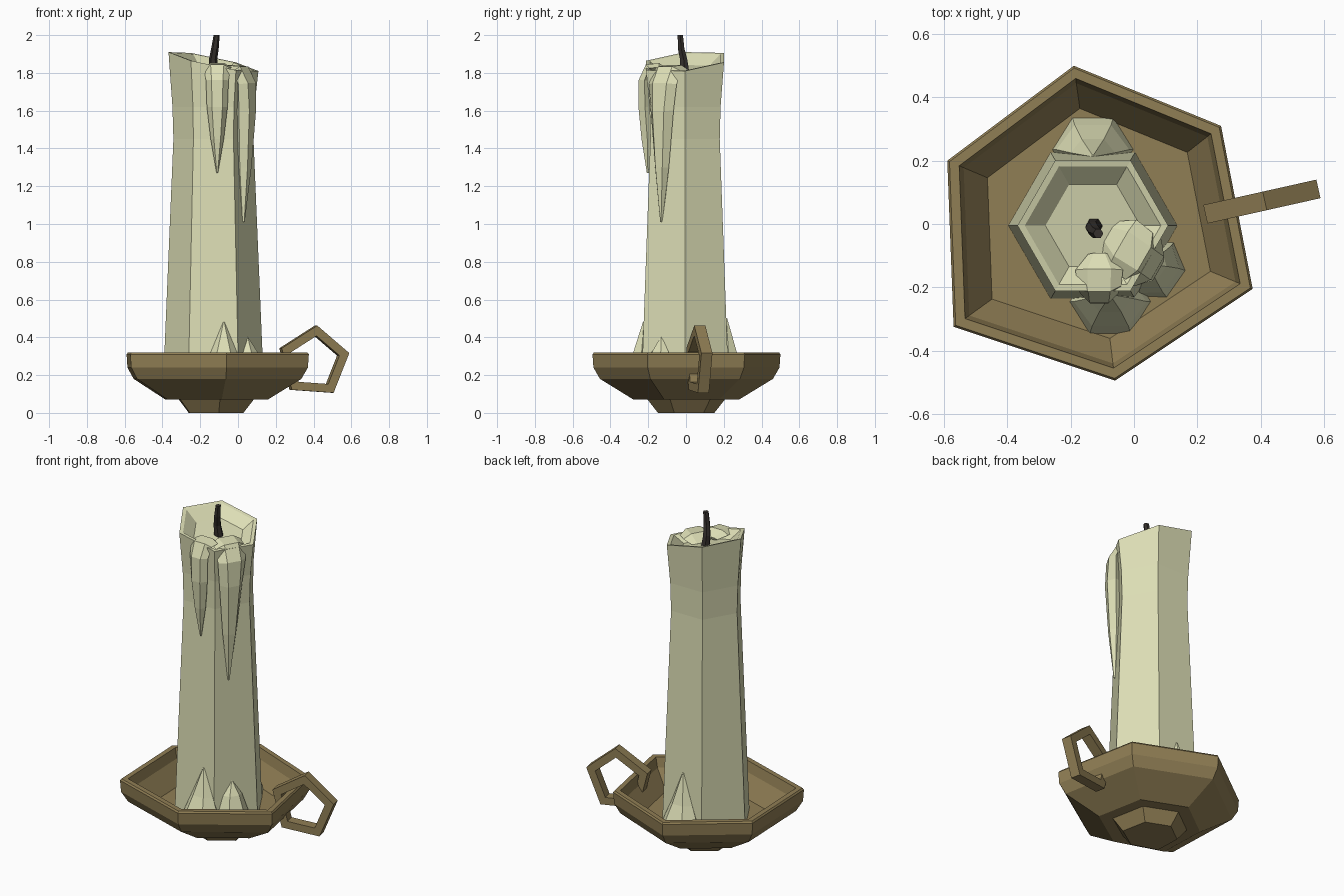
import bpy, bmesh
from math import cos, sin, radians, pi
from mathutils import Vector

if "Cube" in bpy.data.objects:
    bpy.data.objects.remove(bpy.data.objects["Cube"])


def make_material(name, rgb):
    mat = bpy.data.materials.new(name)
    mat.use_nodes = True
    mat.diffuse_color = (*rgb, 1)
    bsdf = mat.node_tree.nodes["Principled BSDF"]
    bsdf.inputs["Base Color"].default_value = (*rgb, 1)
    bsdf.inputs["Roughness"].default_value = 0.8
    return mat


BRASS = make_material("aged brass", (0.28, 0.21, 0.09))
WAX = make_material("pale wax", (0.73, 0.74, 0.47))
CHAR = make_material("charred wick", (0.035, 0.03, 0.026))


def loft(name, rings, mat, closed=False):
    """Skin a list of equally sized point rings; cap the ends or join them."""
    bm = bmesh.new()
    rows = [[bm.verts.new(p) for p in ring] for ring in rings]
    pairs = list(zip(rows, rows[1:]))
    if closed:
        pairs.append((rows[-1], rows[0]))
    else:
        bm.faces.new(rows[0])
        bm.faces.new(rows[-1])
    n = len(rows[0])
    for a, b in pairs:
        for i in range(n):
            j = (i + 1) % n
            bm.faces.new((a[i], a[j], b[j], b[i]))
    bmesh.ops.recalc_face_normals(bm, faces=bm.faces)
    mesh = bpy.data.meshes.new(name)
    bm.to_mesh(mesh)
    bm.free()
    mesh.materials.append(mat)
    obj = bpy.data.objects.new(name, mesh)
    bpy.context.collection.objects.link(obj)
    return obj


AXIS = Vector((-0.13, -0.005, 0))

# Dish: uneven hexagon outline scaled along a profile, foot to inner floor
outline = [(-0.19, 0.5), (0.275, 0.31), (0.375, -0.205),
           (-0.06, -0.495), (-0.57, -0.325), (-0.59, 0.2)]
profile = [(0.3, 0), (0.41, 0.07), (0.56, 0.07), (0.92, 0.18), (0.99, 0.24),
           (1, 0.31), (0.985, 0.32), (0.92, 0.32), (0.89, 0.26), (0.73, 0.15)]
cx = -0.12
loft("dish", [[(cx + (x - cx) * s, y * s, z) for x, y in outline]
              for s, z in profile], BRASS)

# Handle: upright five-sided ring of square bar
centre = Vector((0.4, 0.07, 0.27))
along = Vector((cos(0.22), sin(0.22), 0))
across = Vector((-sin(0.22), cos(0.22), 0)) * 0.03
bars = []
for k in range(5):
    a = radians(86 + 72 * k)
    spoke = along * cos(a) + Vector((0, 0, sin(a)))
    bars.append([centre + spoke * r + across * s
                 for r, s in ((0.193, -1), (0.193, 1), (0.138, 1), (0.138, -1))])
loft("handle", bars, BRASS, closed=True)


# Candle: tapered hexagonal column with a slanted, hollowed top
def hexagon(r, z, slanted=False):
    pts = []
    for k in range(6):
        p = AXIS + Vector((cos(k * pi / 3) * r, sin(k * pi / 3) * r, z))
        if slanted:
            p.z += -0.21 * (p.x - AXIS.x) + 0.1 * (p.y - AXIS.y)
        pts.append(p)
    return pts


loft("candle", [hexagon(0.267, 0.14), hexagon(0.212, 1.45), hexagon(0.217, 1.62),
                hexagon(0.238, 1.86, True), hexagon(0.215, 1.858, True),
                hexagon(0.15, 1.81, True)], WAX)

# Wick: thin bent stem
loft("wick", [[(x + r * cos(k * pi / 3), y + r * sin(k * pi / 3), z) for k in range(6)]
              for x, y, z, r in ((-0.125, -0.005, 1.79, 0.028),
                                 (-0.132, -0.012, 1.87, 0.022),
                                 (-0.122, -0.026, 1.93, 0.02),
                                 (-0.113, -0.03, 2.0, 0.016))], CHAR)


# Wax runs: swept along a path of (distance from axis, height, half width, half depth)
def wax_run(name, angle, shift, path, lean=0):
    a = radians(angle)
    out = Vector((cos(a), sin(a), 0))
    side = Vector((-sin(a), cos(a), 0))
    rings = []
    for i, (d, z, w, t) in enumerate(path):
        before, after = path[max(i - 1, 0)], path[min(i + 1, len(path) - 1)]
        tangent = (out * (after[0] - before[0])
                   + Vector((0, 0, after[1] - before[1]))).normalized()
        normal = side.cross(tangent)
        offset = shift + lean * i / (len(path) - 1)
        mid = AXIS + out * d + side * offset + Vector((0, 0, z))
        rings.append([mid + side * (w * cos(k * pi / 3)) + normal * (t * sin(k * pi / 3 ))
                      for k in range(6)])
    return loft(name, rings, WAX)


wax_run("short_drip", -90, 0.02,
        [(0.09, 1.81, 0.035, 0.01), (0.14, 1.83, 0.075, 0.025),
         (0.19, 1.825, 0.07, 0.03), (0.215, 1.76, 0.06, 0.035),
         (0.212, 1.62, 0.055, 0.04), (0.2, 1.45, 0.035, 0.035),
         (0.197, 1.27, 0.004, 0.006)])
wax_run("long_drip", -30, 0.0,
        [(0.06, 1.79, 0.05, 0.01), (0.11, 1.815, 0.09, 0.03),
         (0.175, 1.81, 0.085, 0.035), (0.21, 1.74, 0.085, 0.04),
         (0.208, 1.6, 0.07, 0.05), (0.2, 1.3, 0.042, 0.04),
         (0.198, 1.01, 0.005, 0.01)], lean=-0.03)

# Hardened wax mounds around the candle foot
for name, angle, shift, scale, top in (("back_mound", 90, 0, 1, 0.5),
                                       ("front_mound", -90, 0.055, 1, 0.48),
                                       ("side_mound", -35, 0, 0.8, 0.4)):
    wax_run(name, angle, shift,
            [(0.24, 0.14, 0.13 * scale, 0.12 * scale),
             (0.24, 0.21, 0.115 * scale, 0.09 * scale),
             (0.23, 0.32, 0.07 * scale, 0.05 * scale),
             (0.218, top, 0.004, 0.006)])
